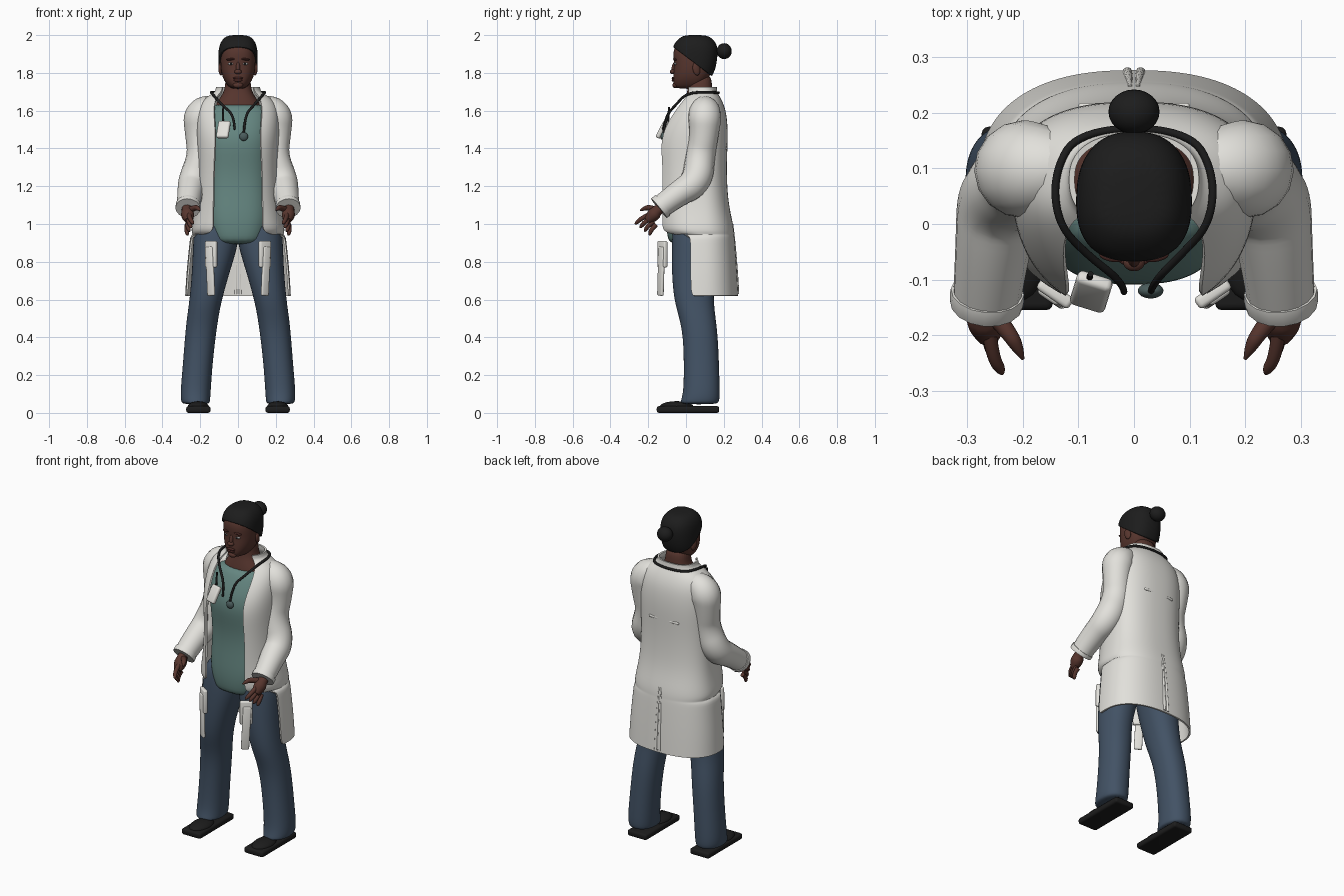
import bpy, bmesh
from math import sin, cos, asin, pi, copysign
from mathutils import Matrix, Vector, Euler

cube = bpy.data.objects.get("Cube")
if cube:
    bpy.data.objects.remove(cube, do_unlink=True)


def material(name, rgb):
    m = bpy.data.materials.new(name)
    m.use_nodes = True
    m.diffuse_color = (*rgb, 1)
    bsdf = m.node_tree.nodes["Principled BSDF"]
    bsdf.inputs["Base Color"].default_value = (*rgb, 1)
    bsdf.inputs["Roughness"].default_value = 0.8
    return m


WHITE = material("coat_white", (0.76, 0.75, 0.71))
TEAL = material("scrub_teal", (0.13, 0.24, 0.22))
BLUE = material("trouser_blue", (0.055, 0.085, 0.13))
SKIN = material("brown_skin", (0.095, 0.036, 0.027))
LIP = material("dark_lip", (0.07, 0.022, 0.018))
BLACK = material("soft_black", (0.012, 0.012, 0.012))
EYE = material("eye_grey", (0.45, 0.45, 0.45))
STEEL = material("dark_steel", (0.07, 0.11, 0.11))


def bake(ob, mat):
    """Replace an object with its evaluated, smooth-shaded mesh."""
    bpy.context.scene.collection.objects.link(ob)
    deps = bpy.context.evaluated_depsgraph_get()
    me = bpy.data.meshes.new_from_object(ob.evaluated_get(deps))
    name = ob.name
    bpy.data.objects.remove(ob, do_unlink=True)
    me.materials.clear()
    me.materials.append(mat)
    me.shade_smooth()
    me.set_sharp_from_angle(angle=0.8)
    new = bpy.data.objects.new(name, me)
    bpy.context.scene.collection.objects.link(new)
    return new


def from_bmesh(name, bm):
    me = bpy.data.meshes.new(name)
    bmesh.ops.recalc_face_normals(bm, faces=bm.faces[:])
    bm.to_mesh(me)
    bm.free()
    return bpy.data.objects.new(name, me)


def loft(name, rings, mat, cy=None, e=2.4, n=28, thick=0):
    """Skin rings of (z, centre x, half width, front y, back y[, x of front opening])."""
    bm = bmesh.new()
    rows = []
    for z, cx, rx, yf, yb, *edge in rings:
        mid = (yf + yb) / 2 if cy is None else cy
        t0 = asin((edge[0] / rx) ** (e / 2)) if edge else 0
        row = []
        for i in range(n + 1 if edge else n):
            t = t0 + (2 * pi - 2 * t0) * i / n
            s, c = sin(t), cos(t)
            ry = mid - yf if c > 0 else yb - mid
            row.append(bm.verts.new((cx + rx * copysign(abs(s) ** (2 / e), s),
                                     mid - ry * copysign(abs(c) ** (2 / e), c), z)))
        rows.append(row)
    closed = len(rows[0]) == n
    for a, b in zip(rows, rows[1:]):
        for i in range(n):
            j = (i + 1) % len(a)
            bm.faces.new((a[i], a[j], b[j], b[i]))
    if closed:
        bm.faces.new(rows[0])
        bm.faces.new(rows[-1])
    ob = from_bmesh(name, bm)
    sub = ob.modifiers.new("smooth", "SUBSURF")
    sub.levels = sub.render_levels = 2
    if thick:
        sol = ob.modifiers.new("cloth", "SOLIDIFY")
        sol.thickness, sol.offset = thick, 0
    return bake(ob, mat)


def tube(name, pts, mat, side=1):
    """Smooth tapered tube through (x, y, z, radius) control points."""
    cu = bpy.data.curves.new(name, "CURVE")
    cu.dimensions = "3D"
    cu.bevel_depth, cu.bevel_resolution, cu.use_fill_caps = 1, 6, True
    sp = cu.splines.new("NURBS")
    sp.points.add(len(pts) - 1)
    for p, (x, y, z, r) in zip(sp.points, pts):
        p.co, p.radius = (x * side, y, z, 1), r
    sp.order_u, sp.use_endpoint_u, sp.resolution_u = 3, True, 8
    return bake(bpy.data.objects.new(name, cu), mat)


def ball(name, loc, scale, mat, rot=(0, 0, 0)):
    bm = bmesh.new()
    bmesh.ops.create_uvsphere(bm, u_segments=24, v_segments=16, radius=1,
                              matrix=Matrix.LocRotScale(Vector(loc), Euler(rot), Vector(scale)))
    return bake(from_bmesh(name, bm), mat)


def slab(name, loc, size, mat, rot=(0, 0, 0), bevel=0.008):
    bm = bmesh.new()
    bmesh.ops.create_cube(bm, size=1, matrix=Matrix.LocRotScale(Vector(loc), Euler(rot), Vector(size)))
    ob = from_bmesh(name, bm)
    bev = ob.modifiers.new("round", "BEVEL")
    bev.width, bev.segments = bevel, 3
    return bake(ob, mat)


# Head, neck and hair
head = [(1.715, 0, .035, -.05, .05), (1.735, 0, .058, -.066, .08), (1.77, 0, .08, -.068, .12),
        (1.81, 0, .09, -.066, .14), (1.85, 0, .093, -.063, .15), (1.9, 0, .093, -.07, .155),
        (1.94, 0, .086, -.06, .15), (1.97, 0, .066, -.03, .125), (1.986, 0, .035, .0, .09)]
loft("head", head, SKIN, cy=.04)
loft("neck", [(1.58, 0, .135, -.02, .16), (1.63, 0, .125, -.015, .16), (1.68, 0, .085, .0, .145),
              (1.72, 0, .068, .012, .138), (1.8, 0, .065, .01, .135)], SKIN)
hair = loft("hair", [(1.75 + (z - 1.75) * 1.065, x, rx + .012, f - .006, b + .014)
                     for z, x, rx, f, b in head], BLACK, cy=.04)
bm = bmesh.new()
bm.from_mesh(hair.data)
bmesh.ops.bisect_plane(bm, geom=bm.verts[:] + bm.edges[:] + bm.faces[:], clear_inner=True,
                       plane_co=(0, -.065, 1.935), plane_no=(0, .75, 1))
bm.to_mesh(hair.data)
bm.free()
cap = hair.modifiers.new("thickness", "SOLIDIFY")
cap.thickness, cap.offset = 0.012, -1
ball("hair_bun", (0, .202, 1.915), (.046, .04, .042), BLACK)

# Face
ball("nose_tip", (0, -.07, 1.806), (.019, .015, .013), SKIN)
ball("nose_bridge", (0, -.062, 1.828), (.011, .014, .034), SKIN, (-.2, 0, 0))
ball("upper_lip", (0, -.066, 1.772), (.027, .010, .007), LIP)
ball("lower_lip", (0, -.065, 1.761), (.023, .011, .008), LIP)
ball("chin", (0, -.056, 1.735), (.027, .016, .016), SKIN)

# Scrub top
loft("scrub_top", [(.89, 0, .135, -.085, .12), (.93, 0, .15, -.1, .15), (1.03, 0, .18, -.108, .18),
                   (1.18, 0, .17, -.092, .18), (1.3, 0, .17, -.094, .18), (1.43, 0, .18, -.118, .18),
                   (1.52, 0, .18, -.095, .18), (1.6, 0, .165, -.05, .17), (1.64, 0, .135, -.022, .15)],
     TEAL, cy=.06, e=2.6)

# Long open coat, cut away at the front below the hips
loft("coat_body", [(.62, 0, .275, -.12, .272, .27), (.75, 0, .268, -.12, .265, .263),
                   (.92, 0, .25, -.12, .253, .245), (.94, 0, .247, -.13, .25, .242),
                   (.952, 0, .245, -.14, .25, .13), (1.0, 0, .238, -.145, .245, .13),
                   (1.12, 0, .215, -.15, .216, .128), (1.3, 0, .208, -.15, .21, .126),
                   (1.43, 0, .215, -.157, .216, .118), (1.52, 0, .218, -.125, .216, .12),
                   (1.6, 0, .212, -.072, .207, .128), (1.655, 0, .185, -.025, .185, .12),
                   (1.685, 0, .135, -.005, .166, .1), (1.7, 0, .115, .0, .16, .085),
                   (1.725, 0, .112, -.003, .158, .08)], WHITE, cy=.08, n=36, thick=.01)
for s in (1, -1):
    tube("coat_vent_edge", [(.007 * s, .246, 1.0, .004), (.009 * s, .262, .85, .008),
                            (.012 * s, .273, .63, .009)], WHITE)
slab("coat_yoke_seam", (0, .212, 1.4), (.2, .012, .014), WHITE, bevel=.005)

# Mirrored parts
for s, side in ((1, "left_"), (-1, "right_")):
    ball(side + "ear", (.092 * s, .055, 1.82), (.011, .02, .034), SKIN, (.2, 0, .25 * s))
    ball(side + "eye", (.037 * s, -.054, 1.848), (.016, .010, .007), EYE)
    ball(side + "pupil", (.037 * s, -.061, 1.848), (.006, .004, .006), BLACK)
    ball(side + "brow", (.039 * s, -.058, 1.872), (.024, .010, .006), LIP, (0, .1 * s, .15 * s))

    tube(side + "sleeve", [(.11, .1, 1.615, .06), (.2, .1, 1.605, .096), (.203, .095, 1.47, .076),
                           (.188, .075, 1.36, .078), (.238, .06, 1.22, .082), (.256, -.05, 1.155, .066),
                           (.265, -.14, 1.085, .061)], WHITE, s)
    tube(side + "cuff", [(.2636, -.122, 1.099, .066), (.2645, -.132, 1.092, .068),
                         (.2655, -.143, 1.083, .066)], WHITE, s)

    # Hand with spread fingers
    tube(side + "palm", [(.27, -.1, 1.11, .028), (.27, -.15, 1.075, .026), (.266, -.175, 1.045, .04),
                         (.262, -.205, 1.018, .02)], SKIN, s)
    for i, finger in enumerate(("index", "middle", "ring", "little")):
        base = Vector((.26 + .003 * i, -.195 + .012 * i, 1.05 - .018 * i))
        tip = Vector((.237 + .01 * i, -.27 + .025 * i, 1.0 - .02 * i))
        mid = base.lerp(tip, .5) + Vector((.006, -.006, .004))
        tube(side + finger + "_finger", [(*base, .013), (*mid, .012), (*base.lerp(tip, .92), .010),
                                         (*tip, .003)], SKIN, s)
    tube(side + "thumb", [(.262, -.15, 1.07, .018), (.225, -.195, 1.09, .015), (.208, -.225, 1.08, .011),
                          (.2, -.243, 1.072, .003)], SKIN, s)

    # Flared trousers and flat shoes
    loft(side + "trouser_leg",
         [(.045, .222 * s, .07, -.03, .165), (.06, .225 * s, .078, -.03, .178),
          (.11, .225 * s, .081, -.014, .18), (.25, .214 * s, .079, -.012, .176),
          (.4, .2 * s, .082, -.016, .17), (.5, .188 * s, .084, -.035, .158),
          (.6, .171 * s, .086, -.066, .146), (.75, .143 * s, .101, -.077, .15),
          (.88, .12 * s, .12, -.077, .17), (.98, .112 * s, .122, -.072, .18),
          (1.05, .1 * s, .1, -.05, .17)], BLUE, n=20, e=2.2)
    slab(side + "shoe_sole", (.21 * s, .01, .018), (.128, .33, .036), BLACK, bevel=.012)
    ball(side + "shoe_upper", (.21 * s, -.05, .032), (.056, .09, .03), BLACK)

    # Torn front panels with hip pockets
    slab(side + "hip_pocket", (.142 * s, -.125, .84), (.07, .024, .14), WHITE, (0, 0, .6 * s))
    slab(side + "front_panel", (.147 * s, -.132, .75), (.046, .018, .26), WHITE, (0, .05 * s, .6 * s))

    # Stethoscope tubing around the neck
    tube(side + "stethoscope_tube",
         [(0, .172, 1.695, .007), (.1, .17, 1.695, .007), (.145, .09, 1.7, .007),
          (.137, .0, 1.69, .007), (.085, -.055, 1.63, .007),
          (.035 if s > 0 else .02, -.105, 1.575, .007),
          (.03 if s > 0 else .018, -.122, 1.47 if s > 0 else 1.5, .006)], BLACK, s)

# Stethoscope end, chest pocket and pen
ball("stethoscope_disc", (.03, -.12, 1.463), (.023, .014, .023), STEEL)
slab("chest_pocket", (-.077, -.122, 1.5), (.066, .026, .1), WHITE, (-.5, 0, -.3), .01)
tube("pen", [(-.08, -.1, 1.5, .006), (-.08, -.093, 1.56, .006), (-.078, -.09, 1.62, .005)], BLACK)
